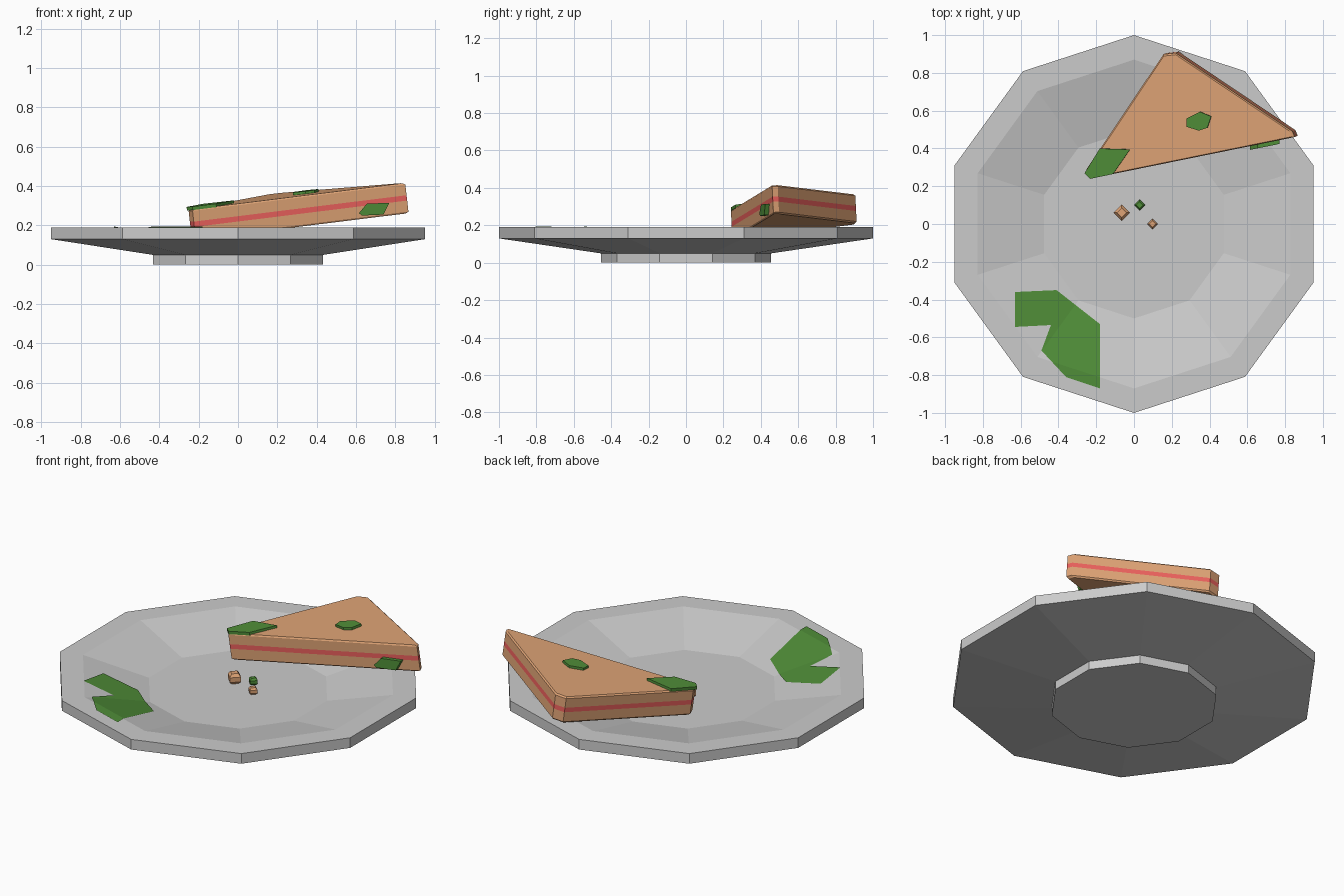
import bpy, bmesh, math
from mathutils import Vector, Matrix

if "Cube" in bpy.data.objects:
    bpy.data.objects.remove(bpy.data.objects["Cube"])


def material(name, rgb):
    m = bpy.data.materials.new(name)
    m.diffuse_color = (*rgb, 1)
    m.use_nodes = True
    m.node_tree.nodes["Principled BSDF"].inputs["Base Color"].default_value = m.diffuse_color
    return m


BREAD = material("bread", (0.74, 0.37, 0.18))
FILLING = material("filling", (0.85, 0.12, 0.11))
GREEN = material("lettuce_green", (0.08, 0.27, 0.04))


def finish(name, bm, mats=()):
    bmesh.ops.recalc_face_normals(bm, faces=bm.faces)
    me = bpy.data.meshes.new(name)
    bm.to_mesh(me)
    bm.free()
    for m in mats:
        me.materials.append(m)
    ob = bpy.data.objects.new(name, me)
    bpy.context.collection.objects.link(ob)
    return ob


def loft(name, rings, mats=(), band_mats=None):
    """Skin a stack of equal-length point rings and cap both ends."""
    bm = bmesh.new()
    vs = [[bm.verts.new(p) for p in r] for r in rings]
    n = len(rings[0])
    for k in range(len(vs) - 1):
        for i in range(n):
            j = (i + 1) % n
            f = bm.faces.new((vs[k][i], vs[k][j], vs[k + 1][j], vs[k + 1][i]))
            f.material_index = band_mats[k] if band_mats else 0
    bm.faces.new(vs[0])
    bm.faces.new(vs[-1])
    return finish(name, bm, mats)


def circle(r, z, n=10, centre=(0, 0)):
    return [(centre[0] + r * math.cos(math.pi / 2 + math.tau * i / n),
             centre[1] + r * math.sin(math.pi / 2 + math.tau * i / n), z) for i in range(n)]


# Plate: ten-sided, foot ring, flared underside, flat lip and sunken floor
FLOOR_R, LIP_R, FLOOR_Z, LIP_Z = 0.5, 0.87, 0.105, 0.19
loft("plate", [circle(r, z) for r, z in (
    (0.455, 0), (0.455, 0.05), (1, 0.13), (1, LIP_Z), (LIP_R, LIP_Z), (FLOOR_R, FLOOR_Z))])

# Sandwich: triangle with clipped corners, leaning on the plate lip
SX, SY, SC = 0.114, 0.0495, 0.296
NORMAL = Vector((-SX, -SY, 1)).normalized()


def on_top(x, y, lift=0.0):
    return Vector((x, y, SC + SX * x + SY * y)) + NORMAL * lift


outline = [on_top(*p) for p in (
    (-0.232, 0.24), (0.85, 0.46), (0.838, 0.49), (0.22, 0.905), (0.155, 0.898), (-0.252, 0.29))]
mid = sum(outline, Vector()) / len(outline)
levels = [(-0.155, 0.975), (-0.147, 1), (-0.09, 1), (-0.063, 1), (-0.008, 1), (0, 0.975)]
loft("sandwich", [[mid + (p - mid) * s + NORMAL * d for p in outline] for d, s in levels],
     (BREAD, FILLING), [0, 0, 1, 0, 0])

# Lettuce pieces on top of the sandwich
top_leaves = {
    "corner_lettuce": [(-0.26, 0.27), (-0.23, 0.24), (-0.11, 0.265), (-0.02, 0.395), (-0.18, 0.40)],
    "small_top_lettuce": [(0.28, 0.515), (0.345, 0.495), (0.39, 0.51), (0.41, 0.57),
                          (0.35, 0.595), (0.28, 0.56)],
}
for name, pts in top_leaves.items():
    loft(name, [[on_top(x, y, d) for x, y in pts] for d in (-0.004, 0.014)], [GREEN])

# Lettuce piece peeking out of the front cut
side = [(0.63, 0.25), (0.74, 0.255), (0.77, 0.315), (0.655, 0.31), (0.615, 0.262)]
loft("side_lettuce", [[(x, 0.285 + 0.204 * x + d, z) for x, z in side] for d in (-0.018, 0.012)],
     [GREEN])

# Large lettuce leaf draped on the plate, split along the plate's facets
bm = bmesh.new()
bm.faces.new([bm.verts.new((x, y, 0)) for x, y in (
    (-0.63, -0.36), (-0.63, -0.545), (-0.44, -0.535), (-0.49, -0.67), (-0.36, -0.81),
    (-0.18, -0.87), (-0.18, -0.53), (-0.41, -0.35))])
apothem = math.cos(math.pi / 10)
facets = [Vector((math.cos(math.radians(a)), math.sin(math.radians(a)), 0)) for a in (216, 252)]
cuts = [(Vector(), facets[0] - facets[1])] + [(n * LIP_R * apothem, n) for n in facets]
for co, no in cuts:
    bmesh.ops.bisect_plane(bm, geom=bm.verts[:] + bm.edges[:] + bm.faces[:],
                           plane_co=co, plane_no=no)
for v in bm.verts:
    r = max(v.co.dot(n) for n in facets) / apothem
    t = min(max((r - FLOOR_R) / (LIP_R - FLOOR_R), 0), 1)
    v.co.z = FLOOR_Z + t * (LIP_Z - FLOOR_Z) + 0.004
bmesh.ops.triangulate(bm, faces=bm.faces[:])
leaf = finish("plate_lettuce", bm, [GREEN])
if leaf.data.polygons[0].normal.z < 0:
    leaf.data.flip_normals()

# Crumbs: little chamfered blocks on the plate floor
for i, (x, y, r, mat) in enumerate([(-0.065, 0.06, 0.043, BREAD), (0.03, 0.10, 0.029, GREEN),
                                    (0.098, 0.0, 0.029, BREAD)]):
    loft(f"crumb_{i + 1}", [circle(r * s, FLOOR_Z + r * h, 4, (x, y)) for s, h in (
        (0.6, 0), (1, 0.35), (1, 1.0), (0.6, 1.4))], [mat])
